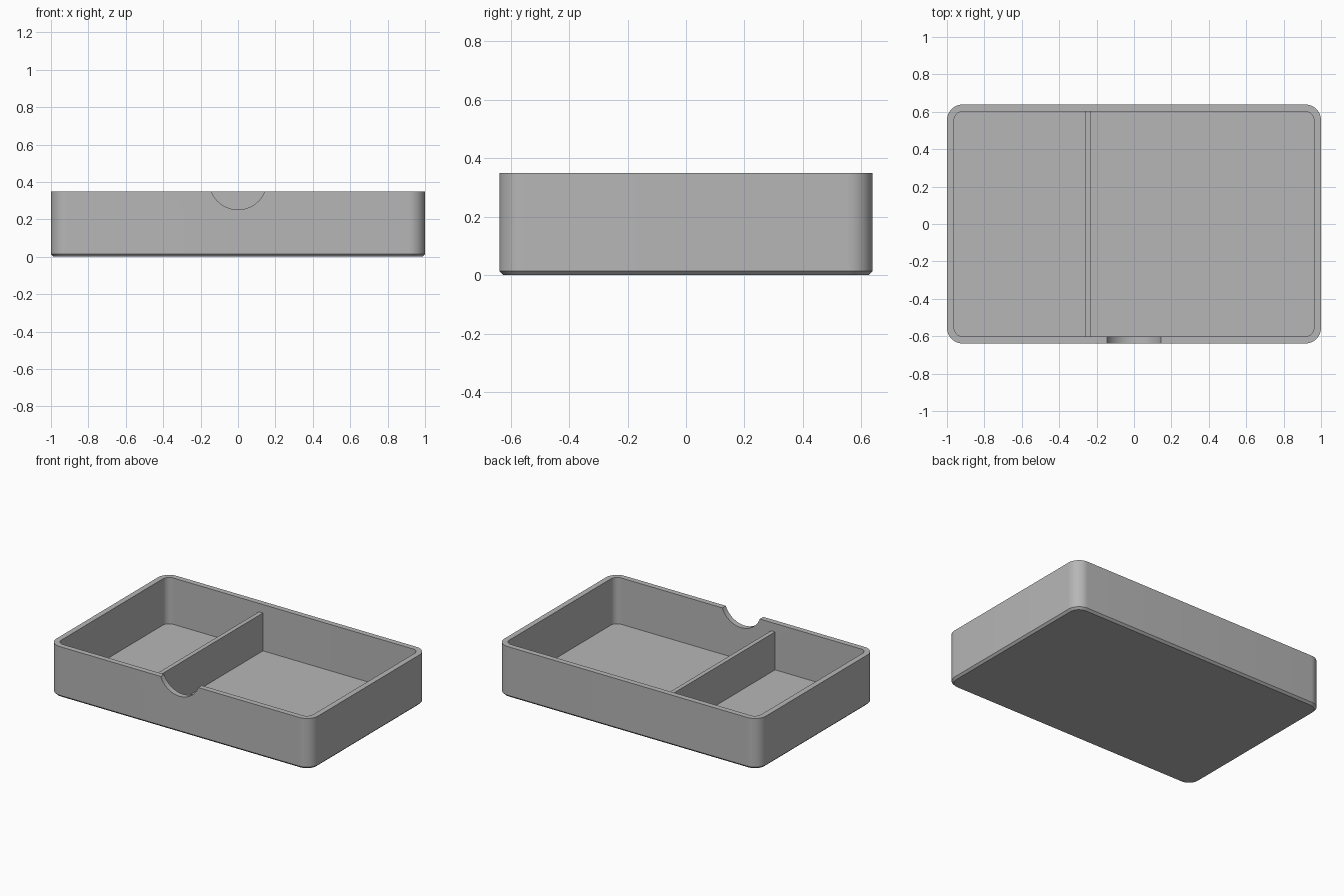
import bpy, bmesh, math
from mathutils import Vector

cube = bpy.data.objects.get("Cube")
if cube:
    bpy.data.objects.remove(cube, do_unlink=True)

# Main dimensions
LENGTH, DEPTH, HEIGHT = 2.0, 1.278, 0.35
WALL, FLOOR, CHAMFER = 0.038, 0.03, 0.014
OUTER_R, INNER_R = 0.085, 0.047
NOTCH_R, NOTCH_LOW = 0.154, 0.252
DIVIDER_X, DIVIDER_W, DIVIDER_TOP = -0.245, 0.03, 0.292

grey = bpy.data.materials.new("matte grey")
grey.use_nodes = True
colour = (0.47, 0.47, 0.47, 1)
grey.diffuse_color = colour
grey.node_tree.nodes["Principled BSDF"].inputs["Base Color"].default_value = colour


def finish(name, bm):
    bmesh.ops.recalc_face_normals(bm, faces=bm.faces)
    mesh = bpy.data.meshes.new(name)
    bm.to_mesh(mesh)
    bm.free()
    mesh.materials.append(grey)
    obj = bpy.data.objects.new(name, mesh)
    bpy.context.collection.objects.link(obj)
    return obj


def activate(obj):
    bpy.ops.object.select_all(action="DESELECT")
    obj.select_set(True)
    bpy.context.view_layer.objects.active = obj


def rounded_ring(bm, inset, radius, z, steps=12):
    """Loop of vertices round a rectangle with rounded corners."""
    cx, cy = LENGTH / 2 - inset - radius, DEPTH / 2 - inset - radius
    ring = []
    for corner, (sx, sy) in enumerate([(1, 1), (-1, 1), (-1, -1), (1, -1)]):
        for i in range(steps + 1):
            a = (corner + i / steps) * math.pi / 2
            ring.append(bm.verts.new((sx * cx + radius * math.cos(a),
                                      sy * cy + radius * math.sin(a), z)))
    return ring


# Tray: chamfered base, outer wall, rim, inner wall and floor
bm = bmesh.new()
rings = [rounded_ring(bm, *spec) for spec in (
    (CHAMFER, OUTER_R - CHAMFER, 0),
    (0, OUTER_R, CHAMFER),
    (0, OUTER_R, HEIGHT),
    (WALL, INNER_R, HEIGHT),
    (WALL, INNER_R, FLOOR))]
for low, high in zip(rings, rings[1:]):
    for i in range(len(low)):
        j = (i + 1) % len(low)
        bm.faces.new((low[i], low[j], high[j], high[i]))
bm.faces.new(rings[0])
bm.faces.new(rings[-1])
tray = finish("tray", bm)

# Finger notch: a cylinder cut through the front wall
bpy.ops.mesh.primitive_cylinder_add(
    vertices=96, radius=NOTCH_R, depth=0.2, rotation=(math.pi / 2, 0, 0),
    location=(0, -DEPTH / 2, NOTCH_LOW + NOTCH_R))
cutter = bpy.context.object
cutter.name = "notch_cutter"
cutter.hide_render = True
cutter.data.materials.append(grey)
cut = tray.modifiers.new("finger notch", "BOOLEAN")
cut.operation = "DIFFERENCE"
cut.solver = "EXACT"
cut.object = cutter
activate(tray)
bpy.ops.object.modifier_apply(modifier=cut.name)
bpy.data.objects.remove(cutter, do_unlink=True)
activate(tray)
bpy.ops.object.shade_smooth_by_angle(angle=math.radians(30))

# Divider: thin wall between front and back, lower than the rim
bm = bmesh.new()
bmesh.ops.create_cube(bm, size=1)
bmesh.ops.scale(bm, verts=bm.verts,
                vec=(DIVIDER_W, DEPTH - 2 * WALL, DIVIDER_TOP - FLOOR))
bmesh.ops.translate(bm, verts=bm.verts,
                    vec=Vector((DIVIDER_X, 0, (DIVIDER_TOP + FLOOR) / 2)))
finish("divider", bm)
